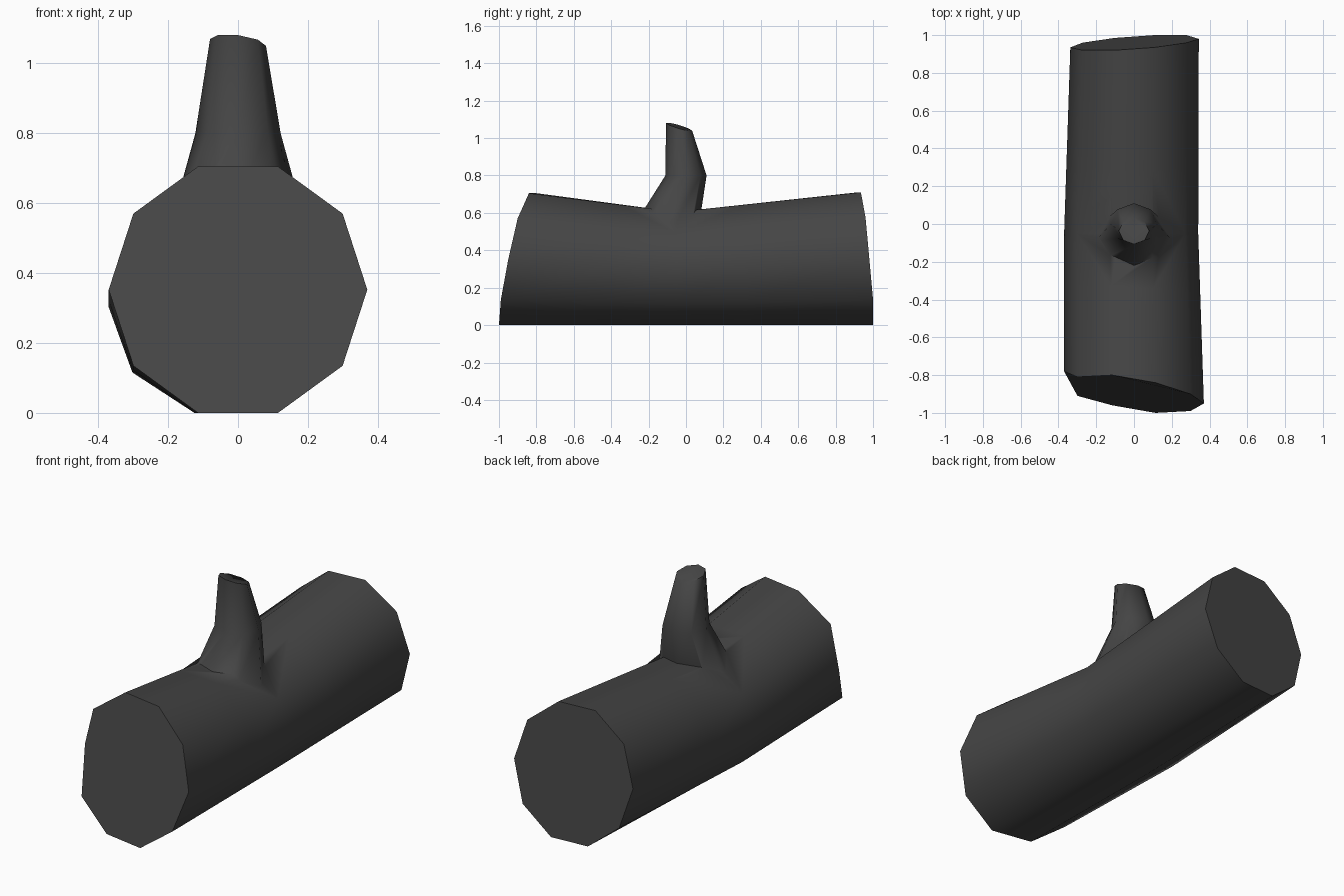
import bpy
import bmesh
from math import sin, cos, pi, radians
from mathutils import Vector

cube = bpy.data.objects.get("Cube")
if cube:
    bpy.data.objects.remove(cube, do_unlink=True)

bark = bpy.data.materials.new("dark charcoal wood")
bark.use_nodes = True
colour = (0.06, 0.06, 0.06, 1)
bark.diffuse_color = colour
bark.node_tree.nodes["Principled BSDF"].inputs["Base Color"].default_value = colour


def loft(name, rings):
    """Skin a list of equal rings and cap both ends."""
    bm = bmesh.new()
    loops = [[bm.verts.new(p) for p in ring] for ring in rings]
    n = len(loops[0])
    for a, b in zip(loops, loops[1:]):
        for i in range(n):
            j = (i + 1) % n
            bm.faces.new((a[i], a[j], b[j], b[i]))
    bm.faces.new(loops[0][::-1])
    bm.faces.new(loops[-1])
    bmesh.ops.recalc_face_normals(bm, faces=bm.faces)
    mesh = bpy.data.meshes.new(name)
    bm.to_mesh(mesh)
    bm.free()
    mesh.materials.append(bark)
    obj = bpy.data.objects.new(name, mesh)
    bpy.context.collection.objects.link(obj)
    return obj


def log_ring(cx, rx, height, ys):
    """Ten-sided upright ring resting on the ground."""
    rz = height / 2 / sin(radians(72))
    return [Vector((cx + rx * cos(i * pi / 5), y, height / 2 + rz * sin(i * pi / 5)))
            for i, y in enumerate(ys)]


def blend(a, b, t):
    return [p.lerp(q, t) for p, q in zip(a, b)]


def branch_ring(cy, rx, ry, z_rule):
    """Eight-sided ring whose height follows a rule of x and y."""
    pts = []
    for i in range(8):
        x, y = rx * cos(i * pi / 4), cy + ry * sin(i * pi / 4)
        pts.append(Vector((x, y, z_rule(x, y))))
    return pts


# Log: two slanted sawn ends and a narrower waist
front = log_ring(0, 0.37, 0.705,
                 [-.95, -.90, -.84, -.80, -.81, -.78, -.91, -.96, -1.0, -.99])
waist = log_ring(-0.015, 0.355, 0.605, [-0.05] * 10)
back = log_ring(0.003, 0.34, 0.71,
                [.98, .96, .935, .92, .92, .935, .96, .985, 1.0, 1.0])
log = loft("log", [front, blend(front, waist, 0.63), waist,
                   blend(waist, back, 0.35), back])

# Branch stub: flared saddle base, knee and slanted tip
branch = loft("branch_stub", [
    branch_ring(-0.09, 0.205, 0.165, lambda x, y: 0.57 - 1.7 * x * x),
    branch_ring(0.0, 0.122, 0.11, lambda x, y: 0.80),
    branch_ring(-0.037, 0.08, 0.07, lambda x, y: 1.06 - 0.3 * (y + 0.037) - 0.12 * x),
])

# Fuse the stub into the log so the shading flows across the joint
union = log.modifiers.new("join_branch", 'BOOLEAN')
union.operation = 'UNION'
union.solver = 'EXACT'
union.object = branch
bpy.ops.object.select_all(action='DESELECT')
bpy.context.view_layer.objects.active = log
log.select_set(True)
bpy.ops.object.modifier_apply(modifier=union.name)
bpy.data.objects.remove(branch, do_unlink=True)
bpy.ops.object.shade_smooth_by_angle(angle=radians(62))
